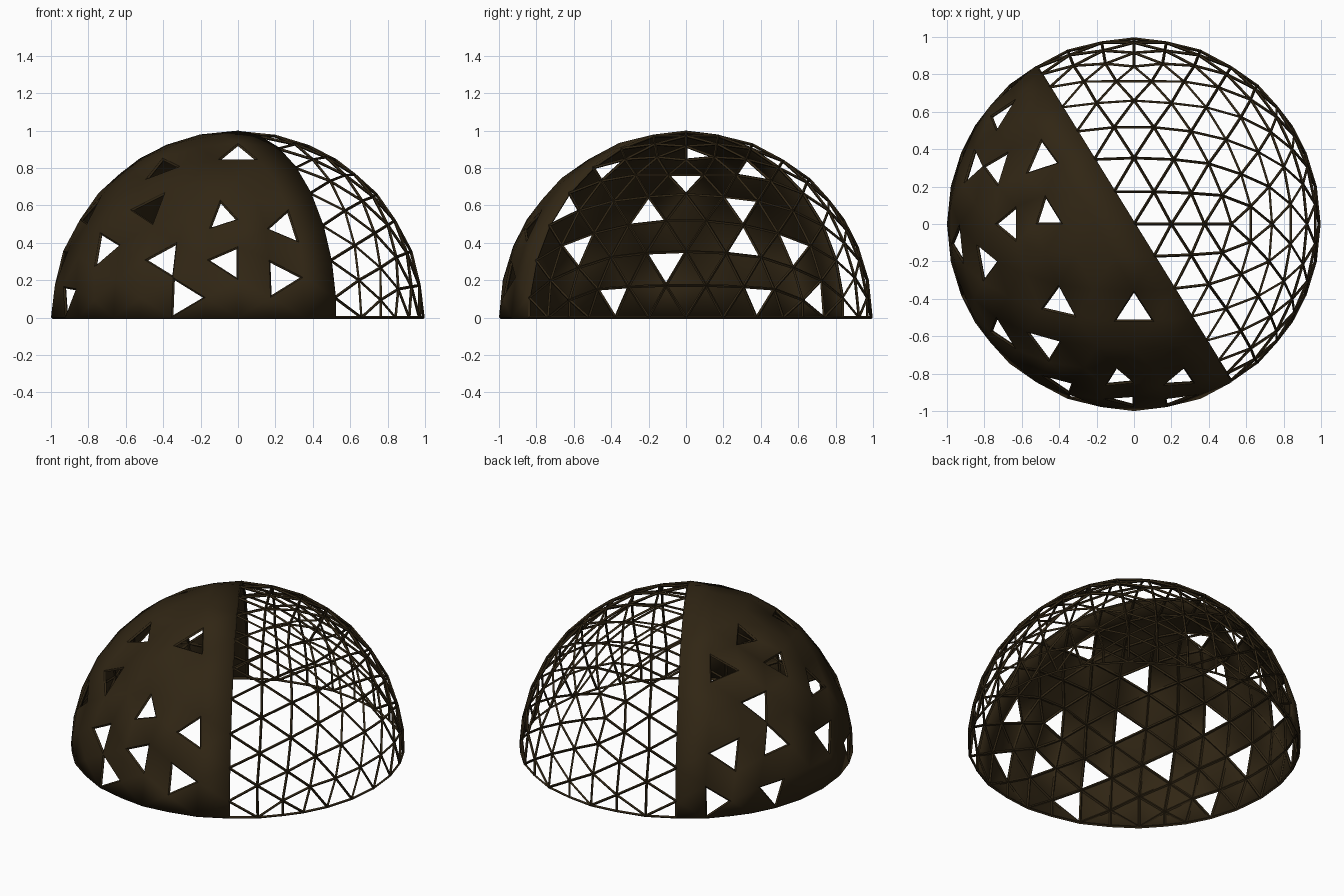
import bpy, bmesh, math
from itertools import combinations
from mathutils import Vector

if "Cube" in bpy.data.objects:
    bpy.data.objects.remove(bpy.data.objects["Cube"])

FREQ = 6                       # subdivisions along each icosahedron edge
A, B = 0.52573, 0.85065        # golden rectangle half sides

bronze = bpy.data.materials.new("dark_bronze")
bronze.diffuse_color = (0.030, 0.019, 0.007, 1)
bronze.use_nodes = True
bronze.node_tree.nodes["Principled BSDF"].inputs["Base Color"].default_value = bronze.diffuse_color


def geodesic_dome(radius):
    """Upper half of a geodesic sphere, cut flat at z = 0."""
    corners = []
    for s in (-1, 1):
        for t in (-1, 1):
            corners += [Vector((s * A, 0, t * B)), Vector((s * B, t * A, 0)), Vector((0, s * B, t * A))]
    bm = bmesh.new()
    for a, b, c in combinations(corners, 3):
        if max((a - b).length, (b - c).length, (c - a).length) > 1.1:
            continue
        if (b - a).cross(c - a).dot(a) < 0:
            b, c = c, b
        grid = {}
        for i in range(FREQ + 1):
            for j in range(FREQ + 1 - i):
                p = a + (b - a) * i / FREQ + (c - a) * j / FREQ
                grid[i, j] = bm.verts.new(p.normalized() * radius)
        for i in range(FREQ):
            for j in range(FREQ - i):
                bm.faces.new((grid[i, j], grid[i + 1, j], grid[i, j + 1]))
                if i + j < FREQ - 1:
                    bm.faces.new((grid[i + 1, j], grid[i + 1, j + 1], grid[i, j + 1]))
    bmesh.ops.remove_doubles(bm, verts=bm.verts[:], dist=0.001)
    bmesh.ops.bisect_plane(bm, geom=bm.verts[:] + bm.edges[:] + bm.faces[:], dist=0.0005,
                           plane_co=(0, 0, 0), plane_no=(0, 0, 1), clear_inner=True)
    return bm


def finish(bm, name):
    mesh = bpy.data.meshes.new(name)
    bm.to_mesh(mesh)
    bm.free()
    mesh.materials.append(bronze)
    obj = bpy.data.objects.new(name, mesh)
    bpy.context.collection.objects.link(obj)
    return obj


# Strut lattice over the whole dome
lattice = finish(geodesic_dome(0.990), "strut_lattice")
wire = lattice.modifiers.new("struts", "WIREFRAME")
wire.thickness = 0.016
wire.use_boundary = True

# Solid cladding on one half, with scattered triangular openings
openings = [
    (0, -.48, .88), (-.07, -.83, .55), (.26, -.83, .49), (-.39, -.87, .30), (-.05, -.95, .29),
    (.23, -.95, .21), (-.29, -.95, .11), (-.71, -.59, .38), (-.91, -.40, .11), (-.47, -.66, .585),
    (-.40, -.41, .82), (-.79, -.20, .58), (-.67, 0, .74), (-.46, .05, .89), (-.49, .35, .80),
    (-.74, .30, .60), (-.86, .31, .40), (-.71, .58, .38), (-.95, -.10, .30), (-.91, .39, .11),
    (-.70, .70, .10),
]
bm = geodesic_dome(1.0)
split = Vector((B, A, 0))      # five-fold axis: the great circle across it divides the dome
bmesh.ops.delete(bm, geom=[f for f in bm.faces if f.calc_center_median().dot(split) > 0], context="FACES")
holes = {min(bm.faces, key=lambda f: (f.calc_center_median() - Vector(p)).length) for p in openings}
bmesh.ops.delete(bm, geom=list(holes), context="FACES")
panels = finish(bm, "cladding_panels")
thick = panels.modifiers.new("thickness", "SOLIDIFY")
thick.thickness = 0.008
thick.offset = -1
bpy.context.view_layer.objects.active = panels
panels.select_set(True)
bpy.ops.object.shade_smooth_by_angle(angle=math.radians(30))
